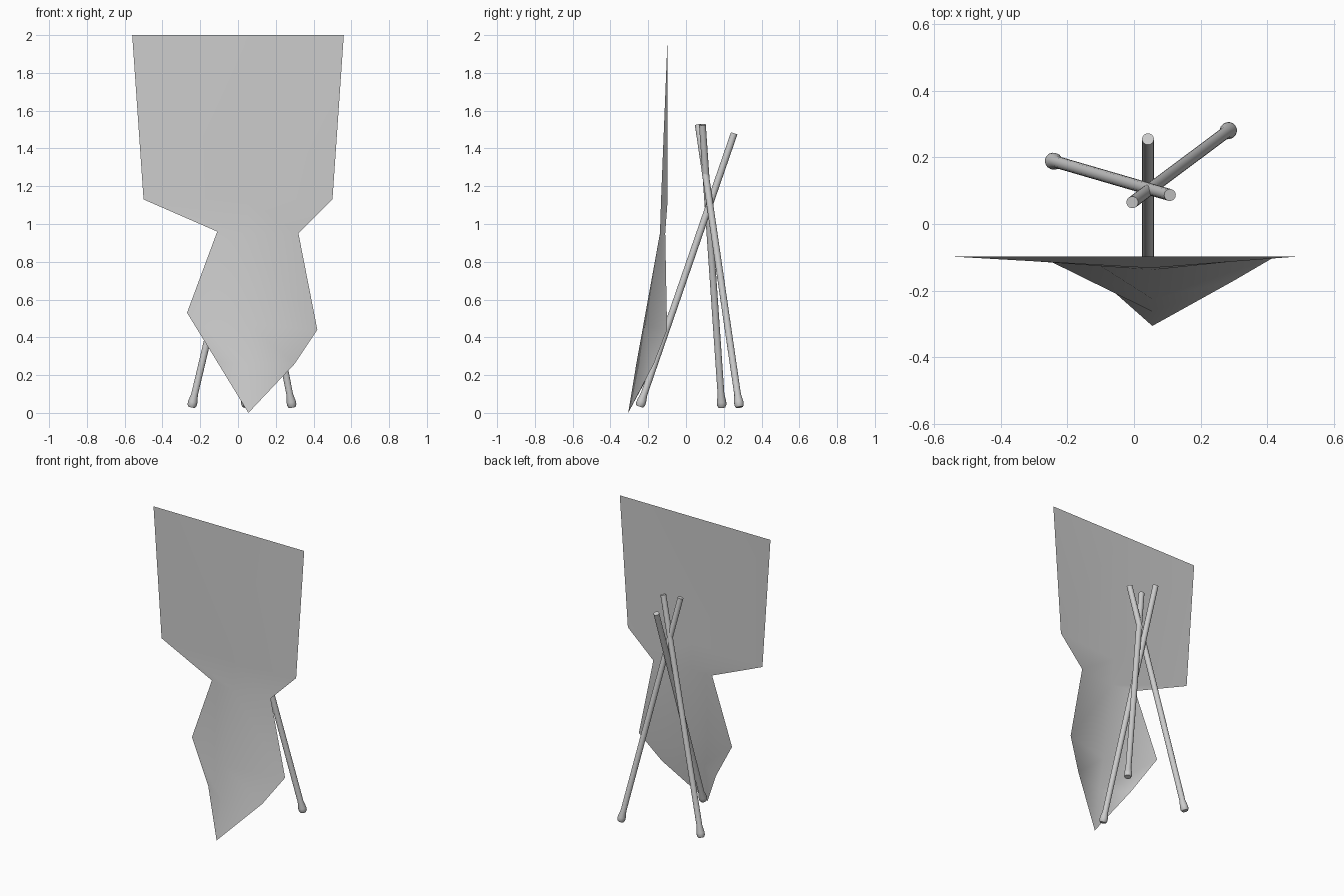
import bpy
import bmesh
from mathutils import Vector

cube = bpy.data.objects.get("Cube")
if cube:
    bpy.data.objects.remove(cube)


def make_material(name, rgb):
    mat = bpy.data.materials.new(name)
    mat.use_nodes = True
    mat.diffuse_color = (*rgb, 1)
    mat.node_tree.nodes["Principled BSDF"].inputs["Base Color"].default_value = (*rgb, 1)
    return mat


grey = make_material("light grey", (0.6, 0.6, 0.6))


def make_object(name, bm, material):
    mesh = bpy.data.meshes.new(name)
    bm.to_mesh(mesh)
    bm.free()
    mesh.materials.append(material)
    obj = bpy.data.objects.new(name, mesh)
    bpy.context.collection.objects.link(obj)
    return obj


# Hanging sheet: two edges and a forward ridge, meeting in a point
left_edge = [(0.56, -0.097, 2), (0.5, -0.097, 1.13), (0.32, -0.11, 0.95),
             (0.42, -0.1, 0.44), (0.3, -0.17, 0.26)]
ridge = [(0.03, -0.097, 2), (0.05, -0.132, 1.13), (0.055, -0.138, 0.95),
         (0.055, -0.225, 0.47), (0.055, -0.263, 0.26)]
right_edge = [(-0.56, -0.097, 2), (-0.5, -0.097, 1.13), (-0.11, -0.12, 0.96),
              (-0.27, -0.103, 0.53), (-0.11, -0.16, 0.27)]
bm = bmesh.new()
rails = [[bm.verts.new(p) for p in rail] for rail in (right_edge, ridge, left_edge)]
tip = bm.verts.new((0.055, -0.306, 0))
for a, b in zip(rails, rails[1:]):
    for i in range(len(a) - 1):
        bm.faces.new((a[i], a[i + 1], b[i + 1], b[i]))
    bm.faces.new((a[-1], tip, b[-1]))
for face in bm.faces:
    face.smooth = True
make_object("hanging_sheet", bm, grey)


# Leaning poles, each lathed along its axis with a thicker rounded foot
def make_pole(name, foot, top, sides=16):
    foot, top = Vector(foot), Vector(top)
    axis = top - foot
    length = axis.length
    turn = axis.to_track_quat("Z", "Y")
    profile = [(0.019, 0), (0.025, 0.012), (0.025, 0.03), (0.018, 0.07), (0.018, length)]
    bm = bmesh.new()
    rings = []
    for radius, height in profile:
        ring = bmesh.ops.create_circle(bm, segments=sides, radius=radius)["verts"]
        for v in ring:
            v.co = foot + turn @ (v.co + Vector((0, 0, height)))
        rings.append(ring)
    for low, high in zip(rings, rings[1:]):
        for i in range(sides):
            j = (i + 1) % sides
            bm.faces.new((low[i], low[j], high[j], high[i]))
    bm.faces.new(rings[0])
    bm.faces.new(rings[-1])
    bmesh.ops.recalc_face_normals(bm, faces=bm.faces)
    obj = make_object(name, bm, grey)
    bpy.ops.object.select_all(action="DESELECT")
    obj.select_set(True)
    bpy.context.view_layer.objects.active = obj
    bpy.ops.object.shade_smooth_by_angle()


make_pole("front_pole", (0.042, -0.245, 0.033), (0.042, 0.255, 1.48))
make_pole("back_left_pole", (0.287, 0.283, 0.03), (-0.005, 0.065, 1.525))
make_pole("back_right_pole", (-0.246, 0.19, 0.03), (0.108, 0.087, 1.525))
